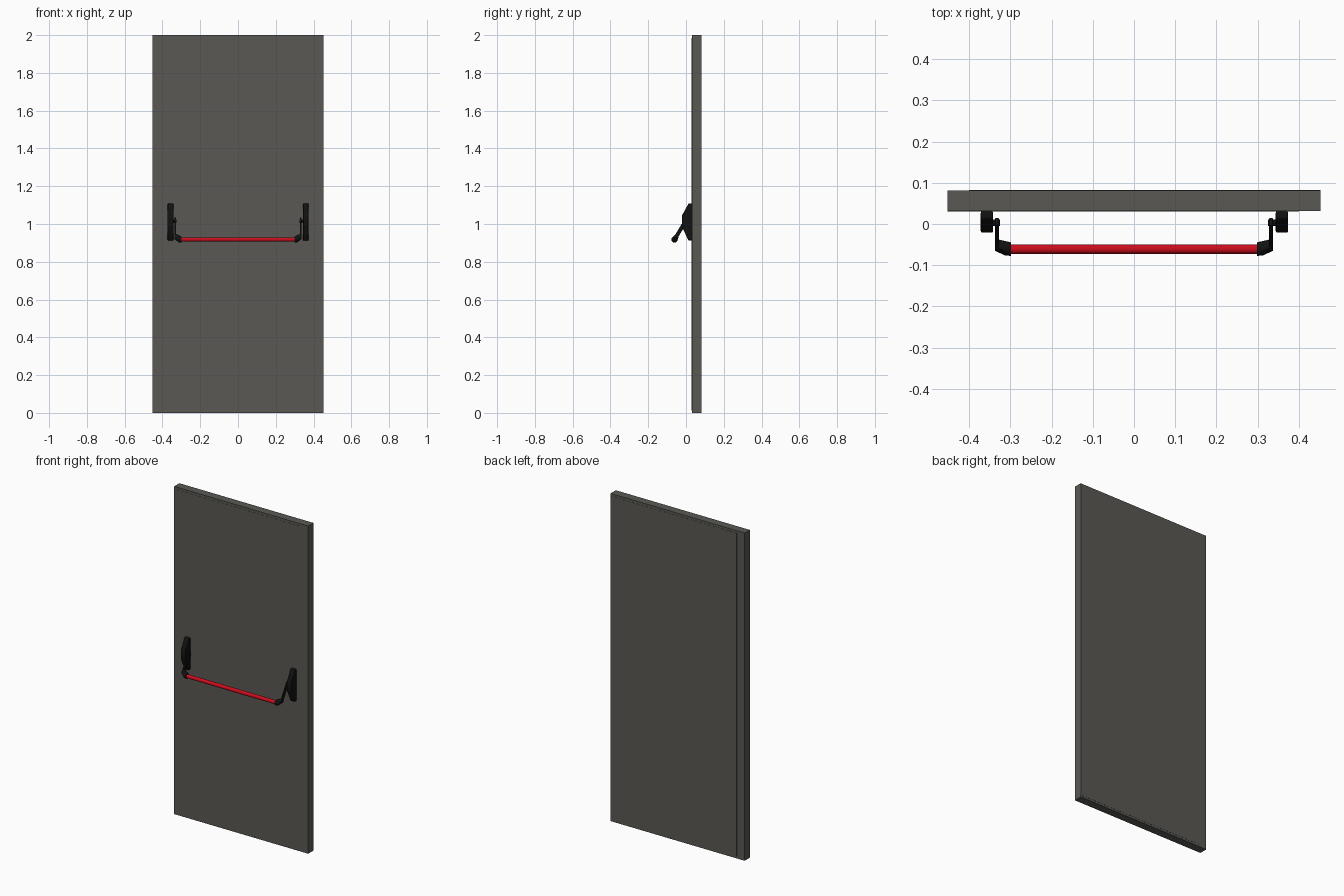
import bpy, bmesh, math
from mathutils import Vector

if "Cube" in bpy.data.objects:
    bpy.data.objects.remove(bpy.data.objects["Cube"])


def material(name, color):
    m = bpy.data.materials.new(name)
    m.diffuse_color = (*color, 1)
    m.use_nodes = True
    m.node_tree.nodes["Principled BSDF"].inputs["Base Color"].default_value = m.diffuse_color
    return m


GREY = material("door_grey", (0.10, 0.098, 0.088))
BLACK = material("black_plastic", (0.006, 0.006, 0.006))
RED = material("red_bar", (0.6, 0.004, 0.012))


def finish(name, bm, mat, bevel=0, smooth=False):
    bmesh.ops.recalc_face_normals(bm, faces=bm.faces)
    me = bpy.data.meshes.new(name)
    bm.to_mesh(me)
    bm.free()
    ob = bpy.data.objects.new(name, me)
    bpy.context.collection.objects.link(ob)
    me.materials.append(mat)
    if bevel:
        mod = ob.modifiers.new("bevel", 'BEVEL')
        mod.width, mod.segments = bevel, 2
    if smooth:
        bpy.context.view_layer.objects.active = ob
        ob.select_set(True)
        bpy.ops.object.shade_smooth_by_angle(angle=math.radians(35))
        ob.select_set(False)
    return ob


def prism(name, profile, x0, x1, mat, bevel=0):
    """Extrude a (y, z) outline from x0 to x1."""
    bm = bmesh.new()
    f = bm.faces.new([bm.verts.new((x0, y, z)) for y, z in profile])
    ext = bmesh.ops.extrude_face_region(bm, geom=[f])["geom"]
    bmesh.ops.translate(bm, vec=(x1 - x0, 0, 0),
                        verts=[v for v in ext if isinstance(v, bmesh.types.BMVert)])
    return finish(name, bm, mat, bevel, bevel > 0)


def box(name, x, y, z, mat):
    return prism(name, [(y[0], z[0]), (y[1], z[0]), (y[1], z[1]), (y[0], z[1])], *x, mat)


def circle(x, y, z, r, n=24):
    return [Vector((x, y + r * math.cos(2 * math.pi * i / n),
                    z + r * math.sin(2 * math.pi * i / n))) for i in range(n)]


def hull(name, points, mat):
    bm = bmesh.new()
    for p in points:
        bm.verts.new(p)
    bmesh.ops.convex_hull(bm, input=bm.verts)
    bmesh.ops.dissolve_limit(bm, angle_limit=0.01, verts=bm.verts, edges=bm.edges)
    return finish(name, bm, mat, smooth=True)


# door leaf with thin face sheets
box("door_leaf", (-0.4525, 0.4525), (0.031, 0.081), (0, 2), GREY)
box("front_sheet", (-0.4525, 0.40), (0.030, 0.0315), (0.012, 1.985), GREY)
box("back_sheet", (-0.40, 0.4525), (0.0805, 0.082), (0.012, 1.985), GREY)

# push bar
BAR_Y, BAR_Z = -0.061, 0.918
hull("push_bar", circle(-0.305, BAR_Y, BAR_Z, 0.0115) + circle(0.305, BAR_Y, BAR_Z, 0.0115), RED)

# direction along the sloping arm and across it
ALONG = Vector((0, 0.52, 0.854))
ACROSS = Vector((0, 0.854, -0.52))
BASE = Vector((0, BAR_Y, BAR_Z))


def arm_section(x, s, w):
    return [Vector((x, 0, 0)) + BASE + ALONG * s + ACROSS * k for k in (-w, w)]


for side, s, cx in (("left", -1, 0.357), ("right", 1, 0.359)):
    # lock housing against the door
    outline = [(0.031, 0.912), (0.013, 0.912), (-0.021, 0.985), (-0.021, 1.045),
               (0.013, 1.108), (0.031, 1.108)]
    prism(f"{side}_housing", outline, s * (cx - 0.015), s * (cx + 0.015), BLACK, 0.004)
    # lever arm
    top = 0.130
    arm = arm_section(0, 0.012, 0.010) + arm_section(0, top, 0.010)[::-1]
    prism(f"{side}_arm", [(p.y, p.z) for p in arm], s * 0.328, s * 0.337, BLACK, 0.002)
    # pivot pin
    hull(f"{side}_pivot", circle(s * 0.325, 0.003, 1.017, 0.008, 16)
         + circle(s * 0.35, 0.003, 1.017, 0.008, 16), BLACK)
    # elbow socket joining arm to bar
    pts = circle(s * 0.299, BAR_Y, BAR_Z, 0.0165) + circle(s * 0.314, BAR_Y, BAR_Z, 0.015)
    for x in (0.328, 0.337):
        pts += arm_section(s * x, 0.010, 0.011) + arm_section(s * x, 0.028, 0.010)
    hull(f"{side}_elbow", pts, BLACK)
